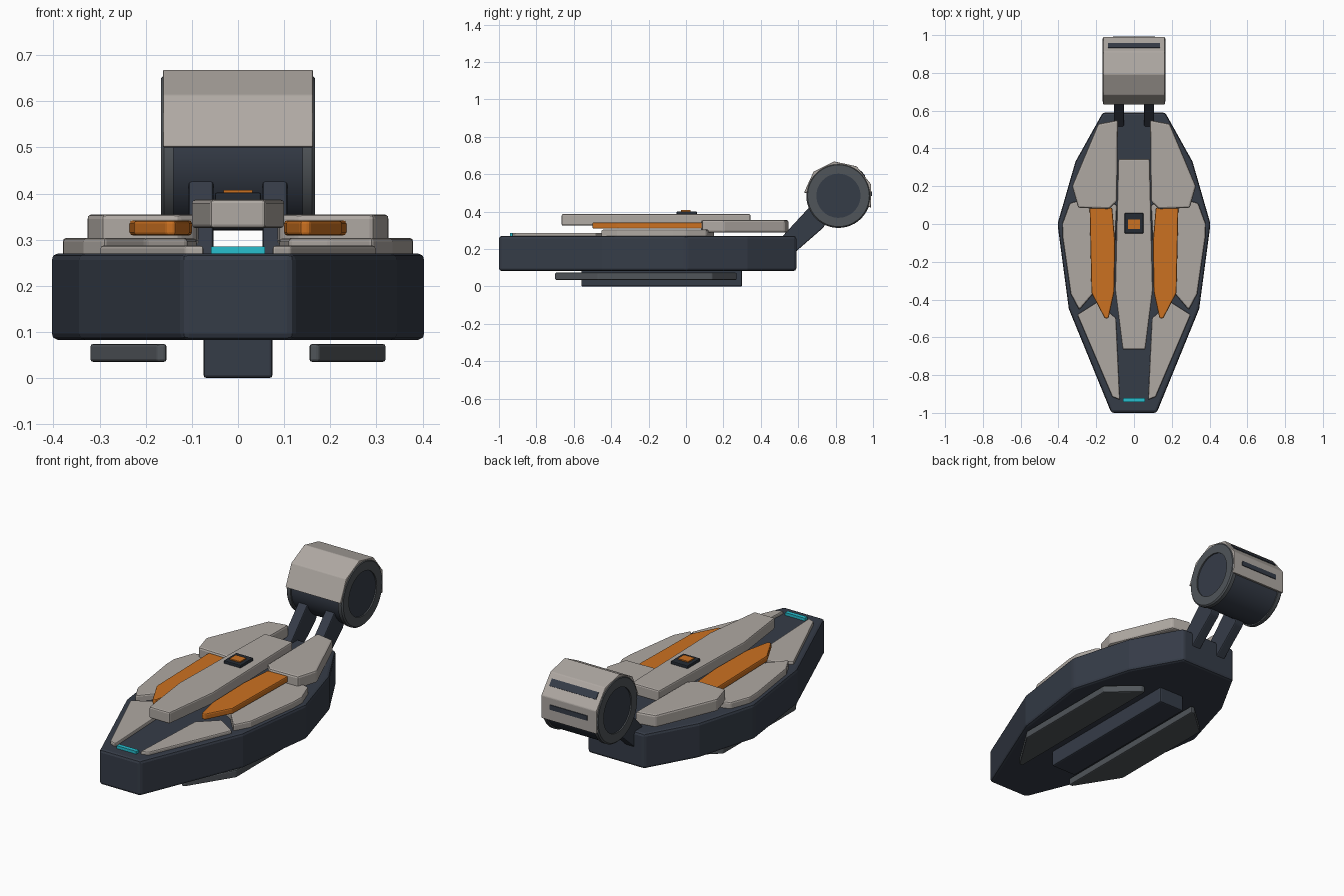
import bpy, bmesh, math
from mathutils import Matrix

if "Cube" in bpy.data.objects:
    bpy.data.objects.remove(bpy.data.objects["Cube"])


def material(name, rgb):
    m = bpy.data.materials.new(name)
    m.diffuse_color = (*rgb, 1)
    m.use_nodes = True
    m.node_tree.nodes["Principled BSDF"].inputs["Base Color"].default_value = m.diffuse_color
    return m


SLATE = material("dark slate", (0.036, 0.045, 0.064))
BEIGE = material("warm beige", (0.43, 0.395, 0.365))
ORANGE = material("orange", (0.60, 0.165, 0.015))
CYAN = material("cyan", (0.02, 0.52, 0.62))
GREY = material("steel grey", (0.08, 0.09, 0.10))
BLACK = material("blue black", (0.018, 0.024, 0.033))


def finish(name, bm, mat, bevel=0.0, mirror=False, smooth=False):
    bmesh.ops.recalc_face_normals(bm, faces=bm.faces)
    me = bpy.data.meshes.new(name)
    bm.to_mesh(me)
    bm.free()
    me.materials.append(mat)
    if smooth:
        for p in me.polygons:
            p.use_smooth = True
        me.set_sharp_from_angle(angle=math.radians(35))
    ob = bpy.data.objects.new(name, me)
    bpy.context.collection.objects.link(ob)
    if bevel:
        b = ob.modifiers.new("bevel", 'BEVEL')
        b.width, b.segments, b.limit_method = bevel, 2, 'ANGLE'
        b.angle_limit = math.radians(40 if smooth else 20)
    if mirror:
        ob.modifiers.new("mirror", 'MIRROR').use_clip = False
    return ob


def prism(name, pts, lo, hi, mat, axis='Z', bevel=0.0, mirror=False):
    """Extrude an outline from lo to hi: (x, y) along Z, or (y, z) along X."""
    bm = bmesh.new()
    put = (lambda p, h: (p[0], p[1], h)) if axis == 'Z' else (lambda p, h: (h, p[0], p[1]))
    a = [bm.verts.new(put(p, lo)) for p in pts]
    b = [bm.verts.new(put(p, hi)) for p in pts]
    bm.faces.new(a)
    bm.faces.new(b)
    for i in range(len(pts)):
        j = (i + 1) % len(pts)
        bm.faces.new((a[i], a[j], b[j], b[i]))
    return finish(name, bm, mat, bevel, mirror)


def both_sides(half):
    return half + [(-x, y) for x, y in reversed(half)]


def box(name, x, y0, y1, z0, z1, mat, bevel=0.0):
    return prism(name, [(-x, y0), (x, y0), (x, y1), (-x, y1)], z0, z1, mat, bevel=bevel)


# Hull
prism("hull", both_sides([(0.12, -1.0), (0.345, -0.45), (0.405, 0.0), (0.31, 0.33), (0.165, 0.59)]),
      0.083, 0.27, SLATE, bevel=0.014)

# Underside keel and side skids
box("keel", 0.075, -0.56, 0.30, 0.0, 0.10, SLATE, 0.007)
prism("skid", [(0.155, -0.70), (0.175, -0.70), (0.32, -0.47), (0.32, 0.14), (0.175, 0.27), (0.155, 0.27)],
      0.035, 0.074, GREY, bevel=0.006, mirror=True)

# Armour plates on the deck
prism("nose_plate", [(0.075, -0.93), (0.115, -0.915), (0.30, -0.48), (0.19, -0.41), (0.095, -0.50)],
      0.255, 0.287, BEIGE, bevel=0.006, mirror=True)
prism("side_plate", [(0.29, -0.455), (0.335, -0.37), (0.378, -0.07), (0.38, 0.0), (0.34, 0.11),
                     (0.20, 0.15), (0.09, 0.10), (0.11, -0.30), (0.20, -0.35)],
      0.25, 0.304, BEIGE, bevel=0.008, mirror=True)
prism("rear_plate", [(0.085, 0.55), (0.19, 0.53), (0.328, 0.20), (0.295, 0.085), (0.13, 0.08), (0.09, 0.12)],
      0.288, 0.355, BEIGE, bevel=0.010, mirror=True)
prism("orange_plate", [(0.235, 0.095), (0.115, 0.085), (0.10, -0.10), (0.105, -0.36), (0.135, -0.50),
                       (0.155, -0.50), (0.225, -0.365)],
      0.309, 0.342, ORANGE, bevel=0.007, mirror=True)
prism("spine_plate", both_sides([(0.06, -0.665), (0.10, -0.35), (0.083, 0.345)]),
      0.325, 0.387, BEIGE, bevel=0.008)

# Spine hatch and nose light
box("hatch_frame", 0.05, -0.05, 0.058, 0.38, 0.402, BLACK, 0.004)
box("hatch_light", 0.031, -0.027, 0.025, 0.40, 0.408, ORANGE)
box("nose_light", 0.058, -0.942, -0.92, 0.262, 0.285, CYAN)

# Arms carrying the engine
prism("engine_arm", [(0.48, 0.23), (0.67, 0.435), (0.78, 0.40), (0.735, 0.315), (0.58, 0.18), (0.50, 0.16)],
      0.053, 0.107, SLATE, axis='X', bevel=0.006, mirror=True)

# Engine drum
CY, CZ = 0.815, 0.485


def lathe_x(name, profile, mat, mirror=False, bevel=0.0):
    """Spin an (x, radius) profile round the engine axis."""
    bm = bmesh.new()
    n = 48
    rings = []
    for k in range(n):
        t = 2 * math.pi * k / n
        rings.append([bm.verts.new((x, CY + r * math.cos(t), CZ + r * math.sin(t))) for x, r in profile])
    for k in range(n):
        a, b = rings[k], rings[(k + 1) % n]
        for i in range(len(profile)):
            j = (i + 1) % len(profile)
            bm.faces.new((a[i], a[j], b[j], b[i]))
    bmesh.ops.remove_doubles(bm, verts=bm.verts, dist=1e-5)
    return finish(name, bm, mat, bevel, mirror, smooth=True)


def drum(name, radius, half):
    bm = bmesh.new()
    rot = Matrix.Translation((0, CY, CZ)) @ Matrix.Rotation(math.pi / 2, 4, 'Y')
    bmesh.ops.create_cone(bm, cap_ends=True, segments=48, radius1=radius, radius2=radius,
                          depth=2 * half, matrix=rot)
    return finish(name, bm, SLATE, smooth=True)


drum("engine_core", 0.165, 0.147)
drum("engine_hub", 0.122, 0.160)
lathe_x("engine_ring", [(0.14, 0.118), (0.167, 0.118), (0.167, 0.165), (0.160, 0.172), (0.14, 0.172)],
        GREY, mirror=True)

# Faceted shell wrapped over the drum
R, START, STEP, COUNT = 0.185, -20, 39, 5
angles = [math.radians(START + STEP * i) for i in range(COUNT + 1)]
arc = [(CY + R * math.cos(t), CZ + R * math.sin(t)) for t in angles]
inner = [(CY + 0.155 * math.cos(t), CZ + 0.155 * math.sin(t)) for t in reversed(angles)]
prism("engine_shell", arc + inner, -0.163, 0.163, BEIGE, axis='X', bevel=0.004)

# Vent stripes lying on the two rear facets
apothem = R * math.cos(math.radians(STEP / 2))
for name, face, shift, half_len, height in (("upper_vent", 1, 0.012, 0.138, 0.038),
                                            ("lower_vent", 0, 0.012, 0.110, 0.026)):
    t = math.radians(START + STEP * (face + 0.5))
    bm = bmesh.new()
    place = (Matrix.Translation((0, CY, CZ)) @ Matrix.Rotation(t, 4, 'X')
             @ Matrix.Translation((0, apothem, shift)) @ Matrix.Diagonal((2 * half_len, 0.008, height, 1)))
    bmesh.ops.create_cube(bm, size=1, matrix=place)
    finish(name, bm, SLATE)
